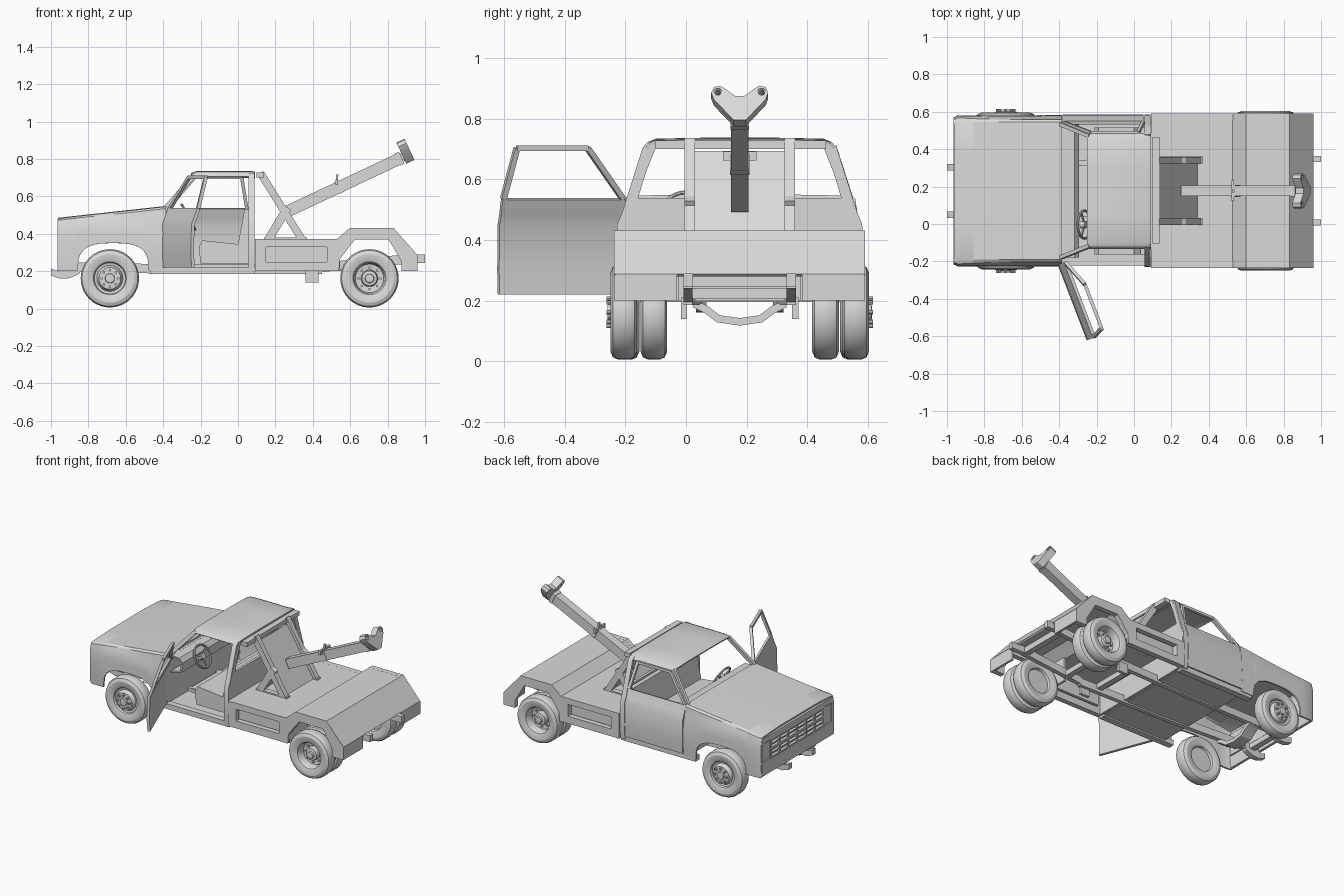
import bpy, bmesh, math
from mathutils import Matrix, Vector

if "Cube" in bpy.data.objects:
    bpy.data.objects.remove(bpy.data.objects["Cube"])

YC = 0.177  # centre plane of the truck (the open door shifts the bounds)
grey = bpy.data.materials.new("light grey")
grey.diffuse_color = (0.7, 0.7, 0.7, 1)
grey.use_nodes = True
grey.node_tree.nodes["Principled BSDF"].inputs["Base Color"].default_value = grey.diffuse_color


def add(name, bm, M=Matrix(), solid=0):
    bmesh.ops.remove_doubles(bm, verts=bm.verts, dist=1e-5)
    bmesh.ops.recalc_face_normals(bm, faces=bm.faces)
    me = bpy.data.meshes.new(name)
    bm.to_mesh(me)
    bm.free()
    me.materials.append(grey)
    ob = bpy.data.objects.new(name, me)
    bpy.context.collection.objects.link(ob)
    ob.matrix_world = Matrix.Translation((0, YC, 0)) @ M
    if solid:
        m = ob.modifiers.new("thickness", 'SOLIDIFY')
        m.thickness, m.offset = solid, 0
    return ob


def box(name, x0, x1, y0, y1, z0, z1, M=Matrix()):
    bm = bmesh.new()
    bmesh.ops.create_cube(bm, size=1)
    for v in bm.verts:
        v.co = Vector(((x0 + x1) / 2 + v.co.x * (x1 - x0), (y0 + y1) / 2 + v.co.y * (y1 - y0),
                       (z0 + z1) / 2 + v.co.z * (z1 - z0)))
    return add(name, bm, M)


def beam(name, p, q, w, h, M=Matrix()):
    """Box from p to q; w is the sideways width, h the other one."""
    p, q = Vector(p), Vector(q)
    d = (q - p).normalized()
    side = Vector((0, 1, 0)) if abs(d.y) < 0.9 else Vector((1, 0, 0))
    up = d.cross(side).normalized()
    side = up.cross(d)
    R = Matrix((d, side, up)).transposed().to_4x4()
    L = (q - p).length / 2
    return box(name, -L, L, -w / 2, w / 2, -h / 2, h / 2, M @ Matrix.Translation((p + q) / 2) @ R)


def loft(name, rows, M=Matrix(), solid=0.012):
    bm = bmesh.new()
    g = [[bm.verts.new(p) for p in r] for r in rows]
    for a, b in zip(g, g[1:]):
        for i in range(len(a) - 1):
            bm.faces.new((a[i], a[i + 1], b[i + 1], b[i]))
    return add(name, bm, M, solid)


def lathe(name, prof, M, n=36):
    ring = [[(r * math.cos(t), r * math.sin(t), u) for r, u in prof]
            for t in (2 * math.pi * i / n for i in range(n + 1))]
    return loft(name, ring, M, 0)


def plate(name, loops, t, M):
    """Flat plate; loops after the first are holes."""
    cu = bpy.data.curves.new(name, 'CURVE')
    cu.dimensions, cu.fill_mode, cu.extrude = '2D', 'BOTH', t / 2
    for lp in loops:
        s = cu.splines.new('POLY')
        s.points.add(len(lp) - 1)
        for pt, c in zip(s.points, lp):
            pt.co = (c[0], c[1], 0, 1)
        s.use_cyclic_u = True
    tmp = bpy.data.objects.new("tmp", cu)
    bpy.context.collection.objects.link(tmp)
    me = bpy.data.meshes.new_from_object(tmp.evaluated_get(bpy.context.evaluated_depsgraph_get()))
    bm = bmesh.new()
    bm.from_mesh(me)
    bpy.data.objects.remove(tmp)
    bpy.data.curves.remove(cu)
    bpy.data.meshes.remove(me)
    return add(name, bm, M)


XZ = lambda y: Matrix(((1, 0, 0, 0), (0, 0, -1, y), (0, 1, 0, 0), (0, 0, 0, 1)))
YZ = lambda x: Matrix(((0, 0, 1, x), (1, 0, 0, 0), (0, 1, 0, 0), (0, 0, 0, 1)))
rect = lambda a, b, c, d: [(a, c), (b, c), (b, d), (a, d)]
sym = lambda half: half + [(-a, b) for a, b in reversed(half)]
circle = lambda cx, cy, r: [(cx + r * math.cos(i * math.pi / 8), cy + r * math.sin(i * math.pi / 8)) for i in range(16)]
HW = [(.19, .392), (.3, .399), (.45, .395), (.485, .38), (.535, .364), (.70, .312), (.735, .28)]


def hw(z):  # half width of the body at a height
    for (a, wa), (b, wb) in zip(HW, HW[1:]):
        if z <= b:
            return wa + (wb - wa) * (z - a) / (b - a)
    return HW[-1][1]


# front fenders and hood, one lofted shell with wheel arches
def arch(x):
    u = abs((x + .667) / .19)
    return .205 + (.145 * (1 - u ** 3) ** (1 / 3) if u < 1 else 0)


xs = [-.962, -.94, -.858] + [-.667 - .19 * math.cos(i * math.pi / 16) for i in range(17)] + [-.476, -.43, -.385]
rows = []
for x in xs:
    b, t = arch(x), .477 + .063 * (x + .96) / .575
    nose = .01 if x < -.95 else 0
    zs = [b + (t - .008 - b) * k for k in (0, .3, .6, .85, 1)]
    half = [(max(hw(z), .376) - nose, z) for z in zs] + [(.366 - nose, t - nose / 2), (.2, t + .003)]
    rows.append([(x, y, z) for y, z in sym(half)])
loft("fenders_and_hood", rows)
plate("firewall", [sym([(hw(z) - .01, z) for z in (.2, .3, .42, .47, .53)])], .015, YZ(-.395))

# nose panel with grille and lamps
plate("nose_panel", [sym([(hw(z) - .012, z) for z in (.21, .3, .42, .465)]), rect(-.365, .365, .3, .43)], .018, YZ(-.957))
box("grille_back", -.945, -.935, -.37, .37, .29, .44)
for z, h in ((.304, .006), (.334, .003), (.365, .008), (.396, .003), (.426, .006)):
    box("grille_bar", -.964, -.942, -.29, .29, z - h, z + h)
for i in range(7):
    y = -.285 + .095 * i
    box("grille_post", -.964, -.942, y - .005, y + .005, .3, .43)
horn = [(-1.0, .215), (-.97, .203), (-.92, .2), (-.83, .215), (-.85, .185), (-.9, .163), (-.95, .16), (-1.0, .177)]
for s in (-1, 1):
    box("headlight", -.962, -.942, s * .328 - .033, s * .328 + .033, .305, .425)
    plate("frame_horn", [horn], .035, XZ(s * .127))


# doors: right side closed, driver side swung open
def door(tag, s, M):
    P = lambda x, z: (x, s * hw(z), z)
    loft("door_panel_" + tag, [[P(x, z) for x in (-.382, -.2, .052)] for z in (.22, .3, .45, .485, .535)], M, .018)
    pts = [(-.375, .535), (-.23, .702), (.02, .702), (.047, .535)]
    for a, b in zip(pts, pts[1:]):
        beam("door_frame_" + tag, P(*a), P(*b), .018, .018, M)


H = Matrix.Translation((-.385, -.382, 0))
door("open", -1, H @ Matrix.Rotation(math.radians(-69), 4, 'Z') @ H.inverted())
door("closed", 1, Matrix())

# cab shell: rear wall, pillars, roof, floor
plate("cab_rear_wall", [sym([(hw(z), z) for z in (.2, .3, .45, .485, .535, .7, .727)]),
                        sym([(.335, .538), (.31, .62), (.275, .708)])], .018, YZ(.08))
for s in (-1, 1):
    P = lambda x, z: (x, s * hw(z), z)
    loft("rear_pillar", [[P(.055, z), P(.088, z)] for z in (.2, .3, .45, .485, .535, .7, .72)], solid=.018)
    beam("windshield_pillar", (-.395, s * .358, .53), (-.235, s * .293, .712), .02, .024)
    box("rocker", -.47, .09, s * .375 - .025, s * .375 + .018, .185, .22)
loft("roof", [[(x, y, z - d) for y, z in sym([(.306, .703), (.294, .719), (.275, .727), (.12, .73)])]
              for x, d in ((-.25, .012), (-.22, 0), (-.05, -.001), (.07, 0), (.09, .004))], solid=.012)
box("cab_floor", -.4, .08, -.375, .375, .195, .215)
box("cowl", -.42, -.37, -.36, .36, .51, .535)

# cab interior
loft("dashboard", [[(x, y, z) for x, z in ((-.39, .53), (-.32, .525), (-.3, .5), (-.305, .44), (-.38, .42))]
                   for y in (-.355, .355)])
seat = [(-.2, .24), (-.21, .33), (-.19, .365), (.0, .345), (.035, .53), (.065, .53), (.065, .24)]
plate("bench_seat", [seat], .68, XZ(0))
W = Matrix.Translation((-.265, -.18, .49)) @ Matrix.Rotation(math.radians(62), 4, 'Y')
lathe("steering_wheel", [(.075 + .007 * math.cos(a), .007 * math.sin(a)) for a in
                         (i * math.pi / 4 for i in range(9))], W, 28)
lathe("steering_hub", [(0, .012), (.02, .01), (.02, -.02), (0, -.02)], W, 12)
for a in (0, 2.1, 4.2):
    beam("steering_spoke", (0, 0, 0), (.075 * math.cos(a), .075 * math.sin(a), 0), .01, .008, W)
beam("steering_column", (-.265, -.18, .49), (-.37, -.18, .43), .025, .025)

# tow bed: folded deck, side panels with locker recess, rear skirts
deck = [(.09, .365), (.53, .365), (.6, .425), (.83, .425), (.955, .283)]
loft("bed_deck", [[(x, s * .412, z) for s in (-1, 1)] for x, z in deck], solid=.012)
side = [(.09, .2), (.54, .2), (.545, .265), (.625, .37), (.805, .37), (.875, .25), (.875, .2), (.96, .2),
        (.96, .285), (.832, .431), (.598, .431), (.528, .371), (.09, .371)]
for s in (-1, 1):
    plate("bed_side", [side, rect(.15, .475, .25, .33)], .035, XZ(s * .396))
    box("locker_back", .14, .485, s * .36 - .01, s * .36 + .01, .24, .34)
    box("wheel_house_front", .53, .545, s * .3 - .1, s * .3 + .1, .2, .365)
    box("bed_rear_skirt", .945, .96, s * .308 - .102, s * .308 + .102, .2, .287)
box("bed_front_wall", .09, .105, -.4, .4, .2, .365)

# mast: A-frames, back plate and top bar
for s in (-1, 1):
    y = s * .165
    beam("mast_long_leg", (.345, y, .365), (.12, y, .725), .035, .04)
    beam("mast_short_leg", (.16, y, .365), (.265, y, .54), .035, .045)
    box("mast_foot", .14, .37, y - .018, y + .018, .368, .38)
beam("mast_plate", (.335, 0, .37), (.135, 0, .69), .3, .012)
beam("mast_front_plate", (.165, 0, .37), (.24, 0, .5), .3, .012)
box("mast_top_bar", .1, .14, -.28, .285, .7, .728)

# boom with collar, sleeve and forked pulley head
d = Vector((.605, 0, .285)).normalized()
n = Vector((-d.z, 0, d.x))
end = Vector((.875, 0, .807))
beam("boom", (.265, 0, .52), end, .057, .063)
beam("boom_tip", end - d * .06, end + d * .03, .04, .045)
beam("boom_sleeve", end - d * .025, end, .062, .07)
beam("boom_collar", end - d * .38, end - d * .355, .064, .068)
beam("boom_pin", end - d * .37 + n * .03 - Vector((0, .055, 0)), end - d * .37 + n * .03 + Vector((0, .055, 0)), .015, .03)
beam("boom_hook", end - d * .37 + n * .03, end - d * .35 + n * .065, .015, .012)
o = end + d * .033
HM = Matrix(((0, n.x, d.x, o.x), (1, 0, 0, 0), (0, n.z, d.z, o.z), (0, 0, 0, 1)))
fork = sym([(.02, -.04), (.085, .035), (.094, .06), (.085, .08), (.065, .085), (.048, .074), (.015, .048)])
plate("boom_head", [fork, circle(.072, .062, .014), circle(-.072, .062, .014)], .048, HM)
for s in (-1, 1):
    lathe("pulley", [(.01, -.02), (.018, -.02), (.011, 0), (.018, .02), (.01, .02), (.01, -.02)],
          HM @ Matrix.Translation((s * .072, .062, 0)), 16)

# wheels
tyre = [(.085, -.036), (.1, -.042), (.13, -.044), (.149, -.036), (.156, -.02), (.156, .02), (.149, .036), (.13, .044),
        (.1, .042), (.088, .036)]
front_rim = [(.083, .025), (.07, .022), (.062, .04), (.058, .048), (.026, .05), (.024, .06), (0, .062)]
rear_rim = [(.08, .02), (.076, -.015), (.045, -.02), (.04, .012), (.024, .016), (.022, .03), (0, .032)]


def wheel(name, x, y, s, rim, lug_r, lug_u):
    M = Matrix.Translation((x, y, .162)) @ Matrix.Rotation(-s * math.pi / 2, 4, 'X')
    lathe(name, [(0, -.02), (.08, -.02)] + tyre + rim, M, 40)
    for i in range(8 if lug_r else 0):
        a = i * math.pi / 4
        lathe("lug_nut", [(.007, lug_u - .02), (.007, lug_u), (0, lug_u)],
              M @ Matrix.Translation((lug_r * math.cos(a), lug_r * math.sin(a), 0)), 8)


for s in (-1, 1):
    wheel("front_wheel", -.685, s * .375, s, front_rim, .045, .064)
    wheel("rear_outer_wheel", .703, s * .382, s, rear_rim, .058, -.004)
    wheel("rear_inner_wheel", .703, s * .283, s, rear_rim, 0, 0)

# chassis: rails, cross members, hangers
for s in (-1, 1):
    beam("frame_rail_front", (-.96, s * .127, .225), (-.3, s * .15, .21), .03, .05)
    beam("frame_rail_mid", (-.31, s * .15, .21), (.45, s * .17, .21), .03, .05)
    beam("frame_rail_rear", (.44, s * .17, .22), (.9, s * .17, .265), .03, .05)
    box("rear_frame_end", .88, 1.0, s * .17 - .016, s * .17 + .016, .245, .29)
    box("spring_hanger", .36, .43, s * .183 - .01, s * .183 + .01, .14, .21)
for x in (-.9, -.35, .0, .3, .55):
    box("cross_member", x - .02, x + .02, -.16, .16, .205, .24)
box("rear_cross_member", .86, .9, -.16, .16, .245, .285)
loft("front_cross_member", [[(-.73, y, z), (-.65, y, z)] for y, z in
                            ((-.15, .19), (-.11, .17), (-.07, .14), (0, .13), (.07, .14), (.11, .17), (.15, .19))], solid=.025)

# apply thickness, then smooth only the gentle bends
for ob in bpy.data.objects:
    ob.select_set(True)
bpy.context.view_layer.objects.active = bpy.data.objects[0]
bpy.ops.object.convert(target='MESH')
bpy.ops.object.shade_smooth_by_angle(angle=math.radians(25))
